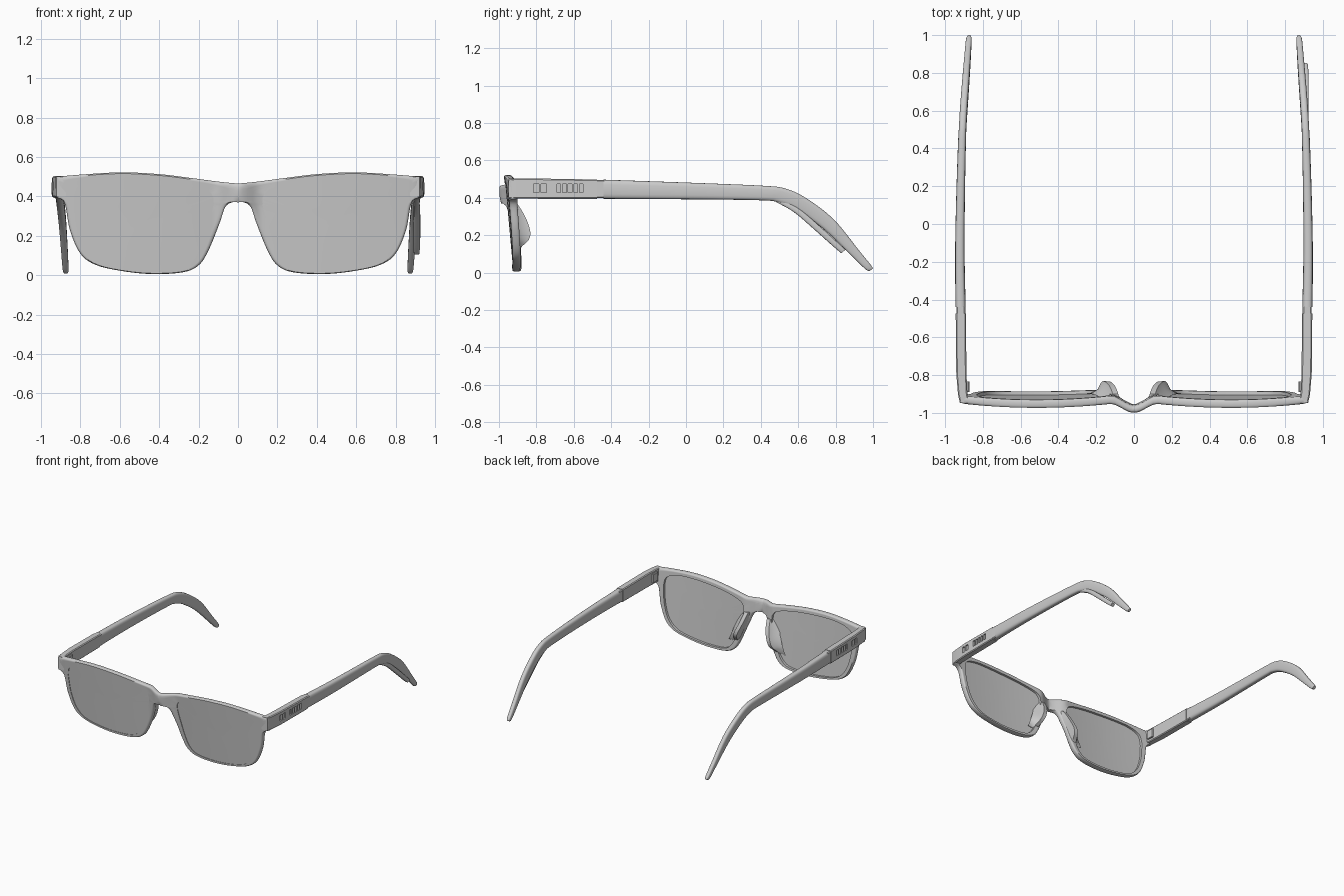
import bpy, bmesh, math
from mathutils import Vector

if "Cube" in bpy.data.objects:
    bpy.data.objects.remove(bpy.data.objects["Cube"])


def spline(pts, n, closed=True, corners=()):
    """Catmull-Rom through tuples, with optional sharp corners."""
    m, out = len(pts), []
    for i in range(m if closed else m - 1):
        a, b = Vector(pts[i]), Vector(pts[(i + 1) % m])
        first = i in corners or (not closed and i == 0)
        last = (i + 1) % m in corners or (not closed and i == m - 2)
        p = a if first else Vector(pts[i - 1])
        q = b if last else Vector(pts[(i + 2) % m])
        for k in range(n):
            t = k / n
            out.append(0.5 * (2 * a + (b - p) * t + (2 * p - 5 * a + 4 * b - q) * t * t
                              + (3 * a - p - 3 * b + q) * t ** 3))
    if not closed:
        out.append(Vector(pts[-1]))
    return out


def loft(name, rings, wrap=False, caps=True, mirror=True, angle=35):
    """Skin a list of closed rings; wrap joins the last ring to the first."""
    bm = bmesh.new()
    rows = [[bm.verts.new(p) for p in r] for r in rings]
    n = len(rows[0])
    for a, b in zip(rows, rows[1:] + ([rows[0]] if wrap else [])):
        for i in range(n):
            j = (i + 1) % n
            f = (a[i], a[j], b[j], b[i])
            if all(abs(v.co.x) < 1e-5 for v in f):
                continue  # leave the symmetry plane open
            bm.faces.new(f)
    if caps and not wrap:
        bm.faces.new(rows[0])
        bm.faces.new(rows[-1])
    bmesh.ops.recalc_face_normals(bm, faces=bm.faces)
    me = bpy.data.meshes.new(name)
    bm.to_mesh(me)
    bm.free()
    ob = bpy.data.objects.new(name, me)
    bpy.context.collection.objects.link(ob)
    bpy.ops.object.select_all(action='DESELECT')
    ob.select_set(True)
    bpy.context.view_layer.objects.active = ob
    bpy.ops.object.shade_smooth_by_angle(angle=math.radians(angle))
    if mirror:
        ob.modifiers.new("mirror", 'MIRROR').merge_threshold = 0.0005
    return ob


def box_ring(x0, x1, y, z0, z1, c=0.006):
    """Chamfered rectangle across the temple."""
    return [(x0 + c, y, z0), (x1 - c, y, z0), (x1, y, z0 + c), (x1, y, z1 - c),
            (x1 - c, y, z1), (x0 + c, y, z1), (x0, y, z1 - c), (x0, y, z0 + c)]


def front_y(x, z):
    """Front surface: wrap, backward tilt and protruding bridge."""
    s = min(max((x - 0.1) / 0.8, 0), 1)
    b = max(0, 1 - x / 0.13)
    b = b * b * (3 - 2 * b)
    return -0.952 - 0.02 * math.sin(math.pi * s) ** 0.8 - 0.053 * b + 0.09 * (0.5 - z)


# Rim: outer outline and lens outline of one half, point for point
outer = [(0, .465), (.1, .475), (.25, .495), (.4, .513), (.58, .522), (.75, .514), (.925, .5),
         (.925, .395), (.88, .365), (.853, .23), (.8, .11), (.72, .052), (.58, .02), (.43, .006),
         (.28, .015), (.2, .05), (.15, .125), (.095, .26), (.065, .345), (.03, .37), (0, .37)]
inner = [(.128, .4), (.16, .435), (.26, .462), (.4, .48), (.58, .49), (.72, .484), (.81, .45),
         (.832, .39), (.83, .33), (.815, .23), (.775, .13), (.7, .065), (.57, .035), (.43, .025),
         (.29, .035), (.225, .075), (.185, .15), (.145, .28), (.127, .345), (.125, .363), (.125, .38)]
N = 5
out_pts = spline(outer, N, corners=(0, 6, 7, 20))
in_pts = spline(inner, N)
count = len(out_pts)
edge_round = [1 - math.sin(math.pi * (i - 20 * N) / N) ** 0.5 if i > 20 * N else 1 for i in range(count)]
steps = [(0, .012), (.07, .005), (.2, 0), (.4, 0), (.6, 0), (.8, 0), (1, 0)]
THICK = 0.042


def rim_ring(t, drop, back):
    ring = []
    for o, i, r in zip(out_pts, in_pts, edge_round):
        p = o.lerp(i, t)
        y = front_y(p.x, p.y)
        ring.append((p.x, y + (THICK - drop * r if back else drop * r), p.y))
    return ring


rings = [rim_ring(t, d, False) for t, d in steps] + [rim_ring(t, d, True) for t, d in reversed(steps)]
loft("frame_front", rings, wrap=True, angle=50)

# Lenses: concentric rings, front and back skins
centre = Vector((.48, .27))
rings = []
for depth, ts in ((.004, (.97, .75, .5, .25, 0)), (.024, (0, .25, .5, .75, .97))):
    skin = []
    for t in ts:
        pts = [p.lerp(centre, t) for p in in_pts]
        skin.append([(p.x, front_y(p.x, p.y) + depth, p.y) for p in pts])
    rings += skin
loft("lenses", rings)

# Nose pads: fins behind the bridge notch (z, inner x, rear y)
rings = []
for z, x, y in spline([(.365, .068, -.90), (.32, .078, -.872), (.27, .093, -.848), (.215, .115, -.833),
                       (.175, .13, -.842), (.145, .142, -.873), (.115, .157, -.9)], 3, closed=False):
    yb = front_y(x, z) + 0.02
    ym = (yb + y) / 2
    rings.append([(x, yb, z), (x + .008, ym, z), (x + .015, y, z), (x + .045, y + .001, z),
                  (x + .06, ym, z), (x + .095, yb + .008, z)])
loft("nose_pads", rings)

# Temple front blocks
block = loft("temple_block", [box_ring(.872, .922, -.948, .397, .502), box_ring(.882, .932, -.9, .396, .503),
                              box_ring(.887, .941, -.79, .395, .503), box_ring(.89, .944, -.475, .395, .498)],
             angle=25)

# Shallow vents cut in the outer side of the blocks
vents = []
for y, w in [(-.80, .03), (-.76, .03)] + [(-.68 + .03 * k, .02) for k in range(5)]:
    vents.append((y, w))
bm = bmesh.new()
for y, w in vents:
    for v in bmesh.ops.create_cube(bm, size=1)['verts']:
        v.co = Vector((.95 + v.co.x * .04, y + v.co.y * w, .452 + v.co.z * .045))
me = bpy.data.meshes.new("vent_cutter")
bm.to_mesh(me)
bm.free()
cutter = bpy.data.objects.new("vent_cutter", me)
bpy.context.collection.objects.link(cutter)
cutter.hide_render = True
cutter.hide_viewport = True
cut = block.modifiers.new("vents", 'BOOLEAN')
cut.object = cutter
cut.solver = 'EXACT'
block.modifiers.move(len(block.modifiers) - 1, 0)

# Joint collars and inner hinge plates
loft("joint_collar", [box_ring(.893, .941, y, .399, .495) for y in (-.476, -.439)], angle=25)
loft("hinge_plate", [box_ring(.872, .9, y, .415, .485, .003) for y in (-.89, -.835)], angle=25)


def bar(name, path, mirror, power):
    """Rounded bar; path rows: top y,z, bottom y,z, centre x, half width."""
    rings = []
    for ty, tz, by, bz, x, w in spline(path, 4, closed=False):
        ring = []
        for k in range(20):
            a = 2 * math.pi * k / 20
            c, s = math.cos(a), math.sin(a)
            u = math.copysign(abs(c) ** power, c)
            v = (1 + math.copysign(abs(s) ** power, s)) / 2
            ring.append((x + w * u, by + (ty - by) * v, bz + (tz - bz) * v))
        rings.append(ring)
    return loft(name, rings, mirror=mirror, angle=50)


# Temple arms bending down behind the ear
bar("temple_arm", [(-.44, .497, -.44, .395, .918, .027), (-.15, .487, -.15, .393, .922, .025),
                   (.15, .476, .15, .391, .918, .023), (.42, .464, .42, .386, .911, .021),
                   (.53, .45, .49, .376, .907, .020), (.64, .40, .58, .34, .901, .020),
                   (.79, .285, .73, .237, .890, .019), (.92, .125, .87, .105, .880, .017),
                   (.985, .045, .955, .022, .875, .015), (1.0, .022, .98, .008, .873, .010)], True, .6)

# Extra strip under the right arm's bend
bar("right_ear_strip", [(.50, .40, .48, .378, .907, .012), (.60, .345, .575, .325, .908, .016),
                        (.70, .262, .675, .240, .908, .017), (.81, .162, .785, .142, .907, .017),
                        (.853, .122, .83, .104, .906, .014)], False, .6)
